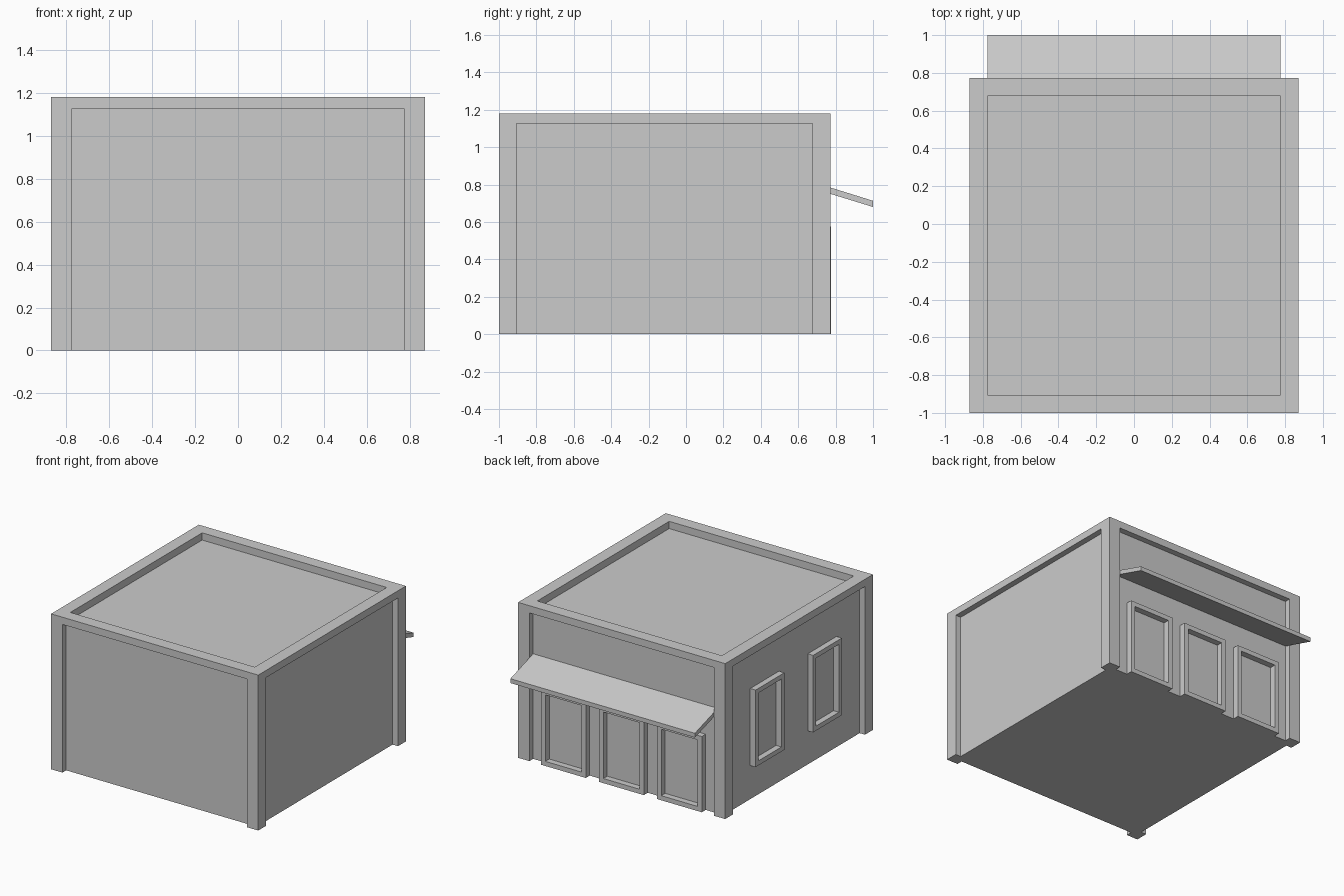
import bpy, bmesh
from mathutils import Matrix, Vector

if "Cube" in bpy.data.objects:
    bpy.data.objects.remove(bpy.data.objects["Cube"])

HX, Y0, Y1, H = 0.87, -1.0, 0.772, 1.18   # outer building extents
POST, DEPTH, RIM = 0.095, 0.045, 0.055    # post width, wall recess, parapet height


def finish(name, bm):
    bmesh.ops.recalc_face_normals(bm, faces=bm.faces)
    mesh = bpy.data.meshes.new(name)
    bm.to_mesh(mesh)
    bm.free()
    ob = bpy.data.objects.new(name, mesh)
    bpy.context.collection.objects.link(ob)
    return ob


def add_box(bm, lo, hi):
    lo, hi = Vector(lo), Vector(hi)
    m = Matrix.Translation((lo + hi) / 2) @ Matrix.Diagonal((*(hi - lo), 1))
    bmesh.ops.create_cube(bm, size=1, matrix=m)


def extrude_profile(name, pts, vec):
    bm = bmesh.new()
    face = bm.faces.new([bm.verts.new(p) for p in pts])
    ext = bmesh.ops.extrude_face_region(bm, geom=[face], use_keep_orig=True)
    verts = [g for g in ext["geom"] if isinstance(g, bmesh.types.BMVert)]
    bmesh.ops.translate(bm, verts=verts, vec=vec)
    return finish(name, bm)


def frame(name, center, along, outward, width, z0, z1, bar=0.035):
    """Rectangular trim ring standing proud of a recessed wall."""
    c, a, o = Vector(center), Vector(along), Vector(outward)
    bm = bmesh.new()
    rings = []
    for d in (0, 1):
        for inset in (0, bar):
            w = width / 2 - inset
            corners = [(-w, z0 + inset), (w, z0 + inset), (w, z1 - inset), (-w, z1 - inset)]
            rings.append([bm.verts.new(c + a * s + o * d + Vector((0, 0, z))) for s, z in corners])
    back_out, back_in, front_out, front_in = rings
    for r, q in ((back_out, back_in), (front_out, front_in),
                 (back_out, front_out), (back_in, front_in)):
        for i in range(4):
            j = (i + 1) % 4
            bm.faces.new((r[i], r[j], q[j], q[i]))
    return finish(name, bm)


# Building shell: block with recessed walls and a sunken roof
bm = bmesh.new()
add_box(bm, (-HX, Y0, 0), (HX, Y1, H))
shell = finish("building_shell", bm)

ix, iy0, iy1, iz = HX - POST, Y0 + POST, Y1 - POST, H - RIM
bm = bmesh.new()
for s in (-1, 1):
    xs = sorted((s * (HX - DEPTH), s * (HX + 0.2)))
    add_box(bm, (xs[0], iy0, -0.2), (xs[1], iy1, iz))
add_box(bm, (-ix, Y0 - 0.2, -0.2), (ix, Y0 + DEPTH, iz))
add_box(bm, (-ix, Y1 - DEPTH, -0.2), (ix, Y1 + 0.2, iz))
add_box(bm, (-ix, iy0, iz), (ix, iy1, H + 0.2))
cutter = finish("recess_cutter", bm)
cutter.hide_render = True

mod = shell.modifiers.new("recesses", "BOOLEAN")
mod.operation, mod.solver, mod.object = "DIFFERENCE", "EXACT", cutter
bpy.context.view_layer.objects.active = shell
bpy.ops.object.modifier_apply(modifier=mod.name)
bpy.data.objects.remove(cutter)

# Three door frames on the +y wall
wall_y = Y1 - DEPTH
for i, x in enumerate((-0.487, 0, 0.487)):
    frame(f"door_frame_{i + 1}", (x, wall_y, 0), (1, 0, 0), (0, DEPTH + 0.002, 0), 0.375, 0, 0.575)

# Two window frames on the -x wall
for i, y in enumerate((0.235, -0.455)):
    frame(f"window_frame_{i + 1}", (-HX + DEPTH, y, 0), (0, 1, 0), (-DEPTH, 0, 0), 0.345, 0.255, 0.84)

# Sloping canopy over the doors
extrude_profile("canopy", [(-ix, wall_y, 0.764), (-ix, 1.0, 0.68),
                           (-ix, 1.0, 0.713), (-ix, wall_y, 0.798)], (2 * ix, 0, 0))
